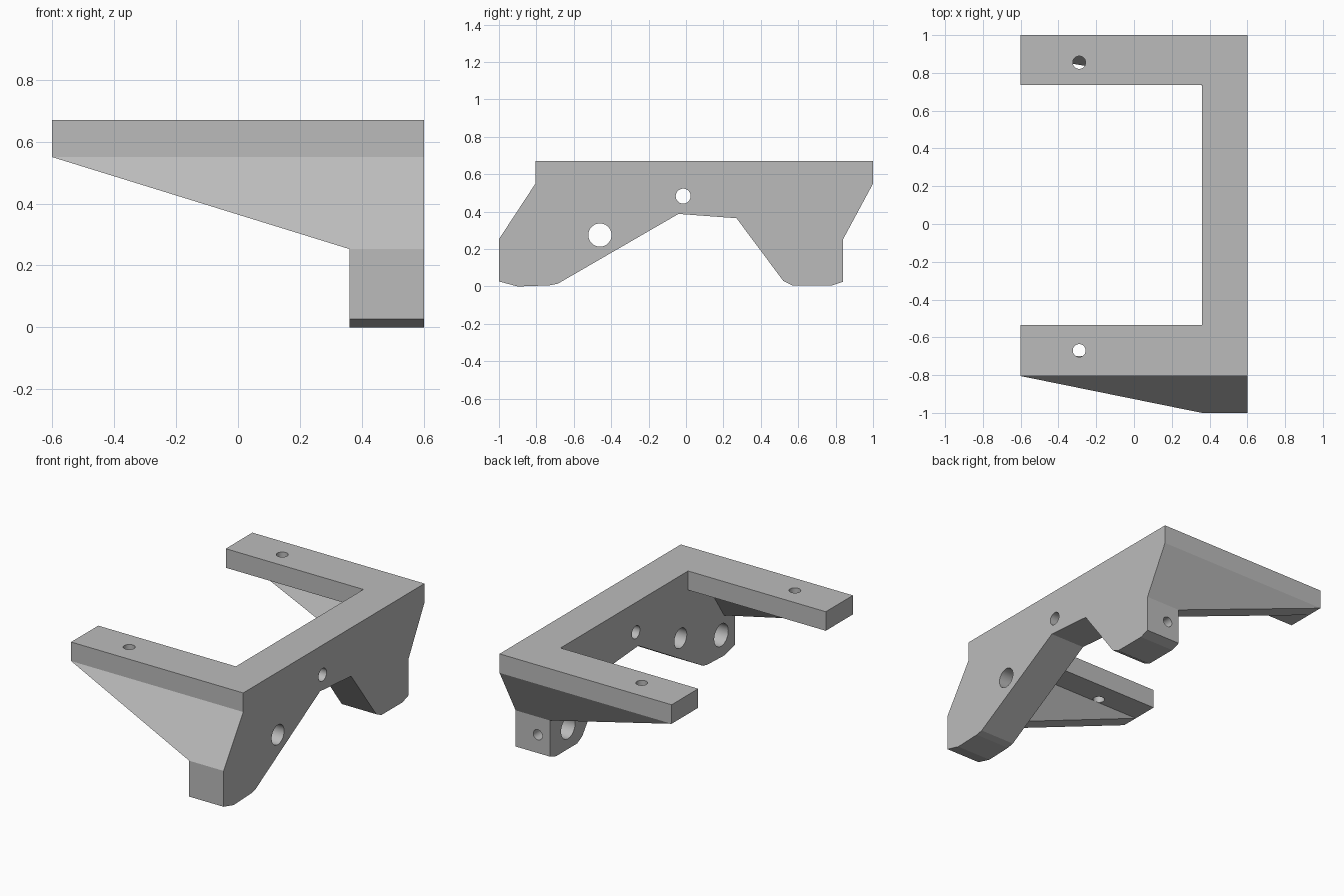
import bpy, bmesh, math
from mathutils import Vector, Matrix

cube = bpy.data.objects.get("Cube")
if cube:
    bpy.data.objects.remove(cube, do_unlink=True)

grey = bpy.data.materials.new("plain_grey")
grey.use_nodes = True
grey.diffuse_color = (0.5, 0.5, 0.5, 1)
grey.node_tree.nodes["Principled BSDF"].inputs["Base Color"].default_value = (0.5, 0.5, 0.5, 1)


def make_object(name, bm):
    bmesh.ops.recalc_face_normals(bm, faces=bm.faces)
    mesh = bpy.data.meshes.new(name)
    bm.to_mesh(mesh)
    bm.free()
    mesh.materials.append(grey)
    obj = bpy.data.objects.new(name, mesh)
    bpy.context.collection.objects.link(obj)
    return obj


def prism(name, points, offset):
    """Solid made by sweeping a planar outline along an offset."""
    bm = bmesh.new()
    face = bm.faces.new([bm.verts.new(p) for p in points])
    swept = bmesh.ops.extrude_face_region(bm, geom=[face], use_keep_orig=True)
    verts = [g for g in swept["geom"] if isinstance(g, bmesh.types.BMVert)]
    bmesh.ops.translate(bm, verts=verts, vec=offset)
    return make_object(name, bm)


def drill(target, start, end, radius):
    """Cut a round hole from start to end."""
    start, end = Vector(start), Vector(end)
    axis = end - start
    bm = bmesh.new()
    turn = axis.to_track_quat('Z', 'Y').to_matrix().to_4x4()
    bmesh.ops.create_cone(bm, cap_ends=True, segments=48, radius1=radius, radius2=radius,
                          depth=axis.length,
                          matrix=Matrix.Translation((start + end) / 2) @ turn)
    cutter = make_object("hole_cutter", bm)
    cutter.hide_render = True
    mod = target.modifiers.new("hole", 'BOOLEAN')
    mod.operation, mod.solver, mod.object = 'DIFFERENCE', 'EXACT', cutter
    bpy.context.view_layer.objects.active = target
    bpy.ops.object.modifier_apply(modifier=mod.name)
    bpy.data.objects.remove(cutter, do_unlink=True)


END, INNER, OUTER = -0.6, 0.36, 0.6
TOP, UNDER, LOW = 0.67, 0.55, 0.253

# Side plate with two feet
outline = [(-0.805, TOP), (1, TOP), (1, UNDER), (0.84, LOW), (0.84, 0.025), (0.78, 0.005),
           (0.57, 0.005), (0.52, 0.03), (0.27, 0.365), (-0.04, 0.388), (-0.685, 0.015),
           (-0.73, 0.006), (-0.9, 0), (-1, 0.027), (-1, LOW), (-0.805, UNDER)]
plate = prism("side_plate", [(INNER, y, z) for y, z in outline], (OUTER - INNER, 0, 0))

# Through holes, blind sockets and the cross hole in the back foot
drill(plate, (0.2, -0.46, 0.275), (0.8, -0.46, 0.275), 0.062)
drill(plate, (0.2, -0.015, 0.483), (0.8, -0.015, 0.483), 0.04)
for y in (-0.865, 0.66):
    drill(plate, (0.2, y, 0.14), (0.53, y, 0.14), 0.07)
drill(plate, (0.445, 0.9, 0.14), (0.445, 0.66, 0.14), 0.032)

# Arms with screw holes, and sloping gussets beneath them
parts = [plate]
for side, inner_y, outer_y, low_y, hole_y, thick in (
        ("front", -0.535, -0.805, -1, -0.67, 0.106),
        ("back", 0.735, 1, 0.84, 0.855, -0.106)):
    arm = prism(side + "_arm",
                [(END, inner_y, UNDER), (END, outer_y, UNDER),
                 (INNER, outer_y, UNDER), (INNER, inner_y, UNDER)], (0, 0, TOP - UNDER))
    drill(arm, (-0.29, hole_y, 0.4), (-0.29, hole_y, 0.8), 0.034)
    gusset = prism(side + "_gusset",
                   [(END, outer_y, UNDER), (INNER, outer_y, UNDER), (INNER, low_y, LOW)],
                   (0, thick, 0))
    parts += [arm, gusset]

# Smooth hole walls, crisp edges elsewhere
for obj in parts:
    bpy.ops.object.select_all(action='DESELECT')
    obj.select_set(True)
    bpy.context.view_layer.objects.active = obj
    bpy.ops.object.shade_smooth_by_angle(angle=math.radians(9))
